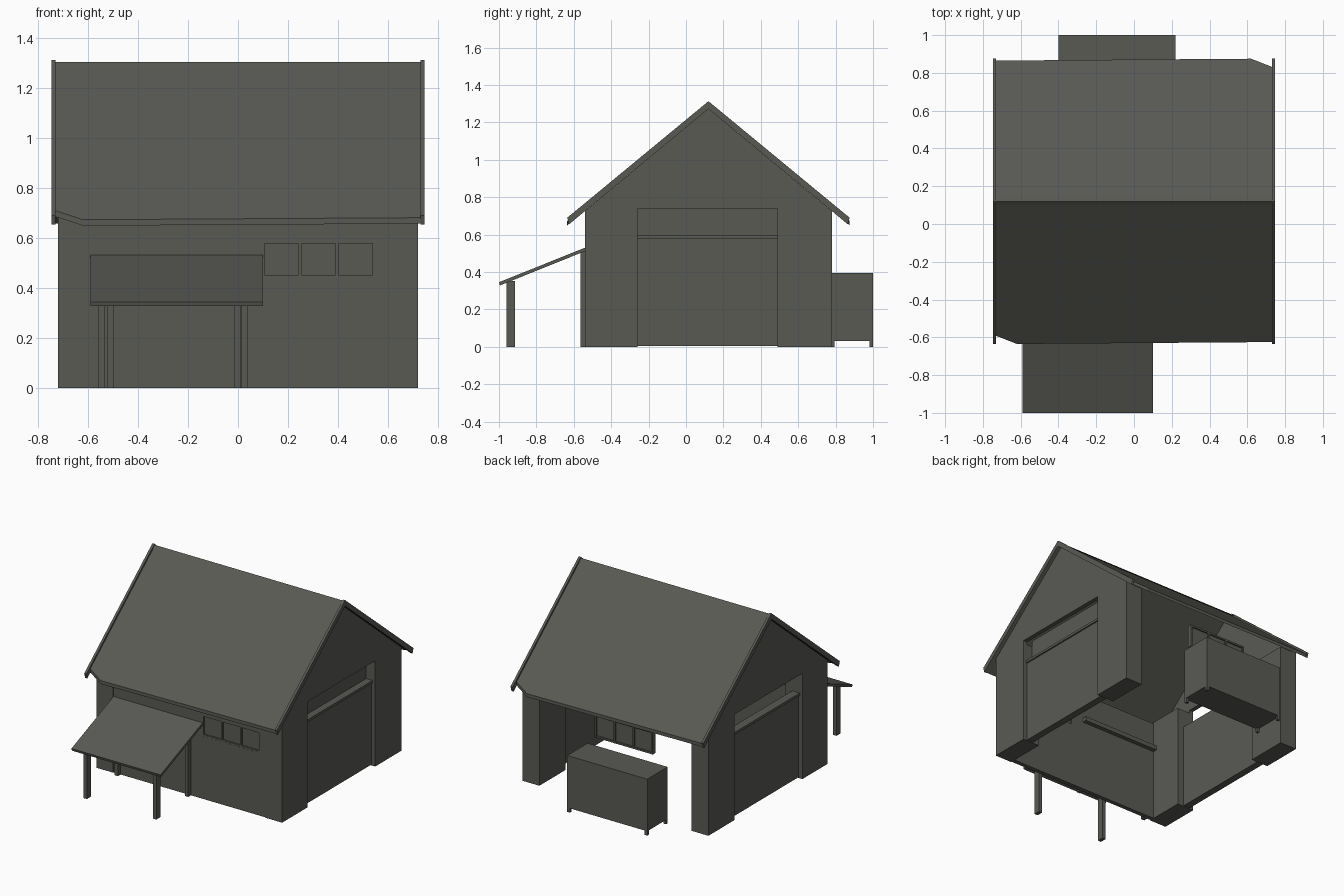
import bpy, bmesh
from mathutils import Vector

if "Cube" in bpy.data.objects:
    bpy.data.objects.remove(bpy.data.objects["Cube"])

grey = bpy.data.materials.new("weathered_grey")
grey.diffuse_color = (0.1, 0.1, 0.088, 1)
grey.use_nodes = True
grey.node_tree.nodes["Principled BSDF"].inputs["Base Color"].default_value = grey.diffuse_color


def finish(name, bm):
    bmesh.ops.recalc_face_normals(bm, faces=bm.faces)
    me = bpy.data.meshes.new(name)
    bm.to_mesh(me)
    bm.free()
    me.materials.append(grey)
    ob = bpy.data.objects.new(name, me)
    bpy.context.scene.collection.objects.link(ob)
    return ob


def box(name, x0, x1, y0, y1, z0, z1):
    bm = bmesh.new()
    bmesh.ops.create_cube(bm, size=1)
    for v in bm.verts:
        v.co = ((x0 + x1) / 2 + v.co.x * (x1 - x0),
                (y0 + y1) / 2 + v.co.y * (y1 - y0),
                (z0 + z1) / 2 + v.co.z * (z1 - z0))
    return finish(name, bm)


def prism(name, pts, offset):
    bm = bmesh.new()
    f = bm.faces.new([bm.verts.new(p) for p in pts])
    r = bmesh.ops.extrude_face_region(bm, geom=[f])
    vs = [g for g in r["geom"] if isinstance(g, bmesh.types.BMVert)]
    bmesh.ops.translate(bm, verts=vs, vec=Vector(offset))
    if f.is_valid and not any(len(e.link_faces) == 1 for e in f.edges):
        pass
    elif any(len(e.link_faces) == 1 for e in bm.edges):
        bmesh.ops.holes_fill(bm, edges=bm.edges, sides=0)
    return finish(name, bm)


def side_profile(name, yz, x0, x1):
    return prism(name, [(x0, y, z) for y, z in yz], (x1 - x0, 0, 0))


RY, SLOPE = 0.12, 0.827


def roof_z(y, top):
    return top - abs(y - RY) * SLOPE


# corner pillars
for side, (xa, xb) in (("left", (-0.72, -0.59)), ("right", (0.59, 0.72))):
    box(side + "_front_pillar", xa, xb, -0.54, -0.26, 0, 0.72)
    box(side + "_back_pillar", xa, xb, 0.49, 0.78, 0, 0.72)

# gables, side doors and edge boards
for side, s in (("left", -1), ("right", 1)):
    side_profile(side + "_gable",
                 [(-0.54, 0.6), (-0.26, 0.6), (-0.26, 0.74), (0.49, 0.74), (0.49, 0.6),
                  (0.78, 0.6), (0.78, 0.725), (RY, 1.272), (-0.54, 0.725)],
                 s * 0.72, s * 0.69)
    box(side + "_door", min(s * 0.64, s * 0.69), max(s * 0.64, s * 0.69), -0.26, 0.49, 0.005, 0.58)
    box(side + "_door_bar", min(s * 0.64, s * 0.70), max(s * 0.64, s * 0.70), -0.26, 0.49, 0.58, 0.597)
    side_profile(side + "_edge_board",
                 [(-0.635, 0.69), (RY, 1.313), (0.875, 0.69), (0.865, 0.655),
                  (RY, 1.272), (-0.625, 0.655)], s * 0.73, s * 0.747)
box("right_door_upper_panel", 0.63, 0.65, -0.26, 0.49, 0.59, 0.76)

# roof sheets, each with one clipped eave corner
front = [(-0.735, RY), (0.735, RY), (0.735, -0.625), (-0.62, -0.635), (-0.735, -0.59)]
for name, s in (("front_roof", 1), ("back_roof", -1)):
    pts = [(s * x, RY + s * (y - RY)) for x, y in front]
    prism(name, [(x, y, roof_z(y, 1.298)) for x, y in pts], (0, 0, -0.024))
side_profile("ridge_cap", [(0.10, 1.287), (RY, 1.306), (0.14, 1.287), (RY, 1.29)], -0.735, 0.735)

# front wall around the window opening
W0, W1, Z0, Z1 = 0.095, 0.55, 0.44, 0.59
box("front_wall_left", -0.59, W0, -0.535, -0.505, 0, 0.71)
box("front_wall_right", W1, 0.59, -0.535, -0.505, 0, 0.71)
box("front_wall_below_window", W0, W1, -0.535, -0.505, 0, Z0)
box("front_wall_above_window", W0, W1, -0.535, -0.505, Z1, 0.71)
box("front_door_beam", -0.59, 0.01, -0.505, -0.475, 0.5, 0.53)


def window(name, x0, x1, z0, z1, y):
    box(name + "_glass", x0, x1, y - 0.004, y + 0.004, z0, z1)
    t = 0.012
    for i in range(4):
        x = x0 + (x1 - x0 - t) * i / 3
        box(f"{name}_upright_{i}", x, x + t, y - 0.015, y + 0.015, z0, z1)
    for part, z in (("sill", z0), ("head", z1 - t)):
        box(f"{name}_{part}", x0, x1, y - 0.014, y + 0.014, z, z + t)


window("front_window", W0, W1, Z0, Z1, -0.52)
window("back_window", -0.285, 0.165, 0.45, 0.61, 0.76)

# porch with sloping roof and posts
side_profile("porch_roof", [(-0.535, 0.532), (-1.0, 0.345), (-0.995, 0.328), (-0.535, 0.513)],
             -0.59, 0.10)
for side, x in (("left", -0.525), ("right", 0.013)):
    box(side + "_porch_post", x, x + 0.026, -0.96, -0.915, 0, 0.352)
for side, x in (("left", -0.56), ("right", -0.016)):
    box(side + "_wall_post", x, x + 0.026, -0.565, -0.535, 0, 0.51)

# storage unit at the back, on short feet
box("storage_unit", -0.40, 0.22, 0.775, 1.0, 0.03, 0.395)
for i, x in enumerate((-0.40, 0.20)):
    for j, y in enumerate((0.775, 0.982)):
        box(f"storage_foot_{i}{j}", x, x + 0.02, y, y + 0.018, 0, 0.03)
